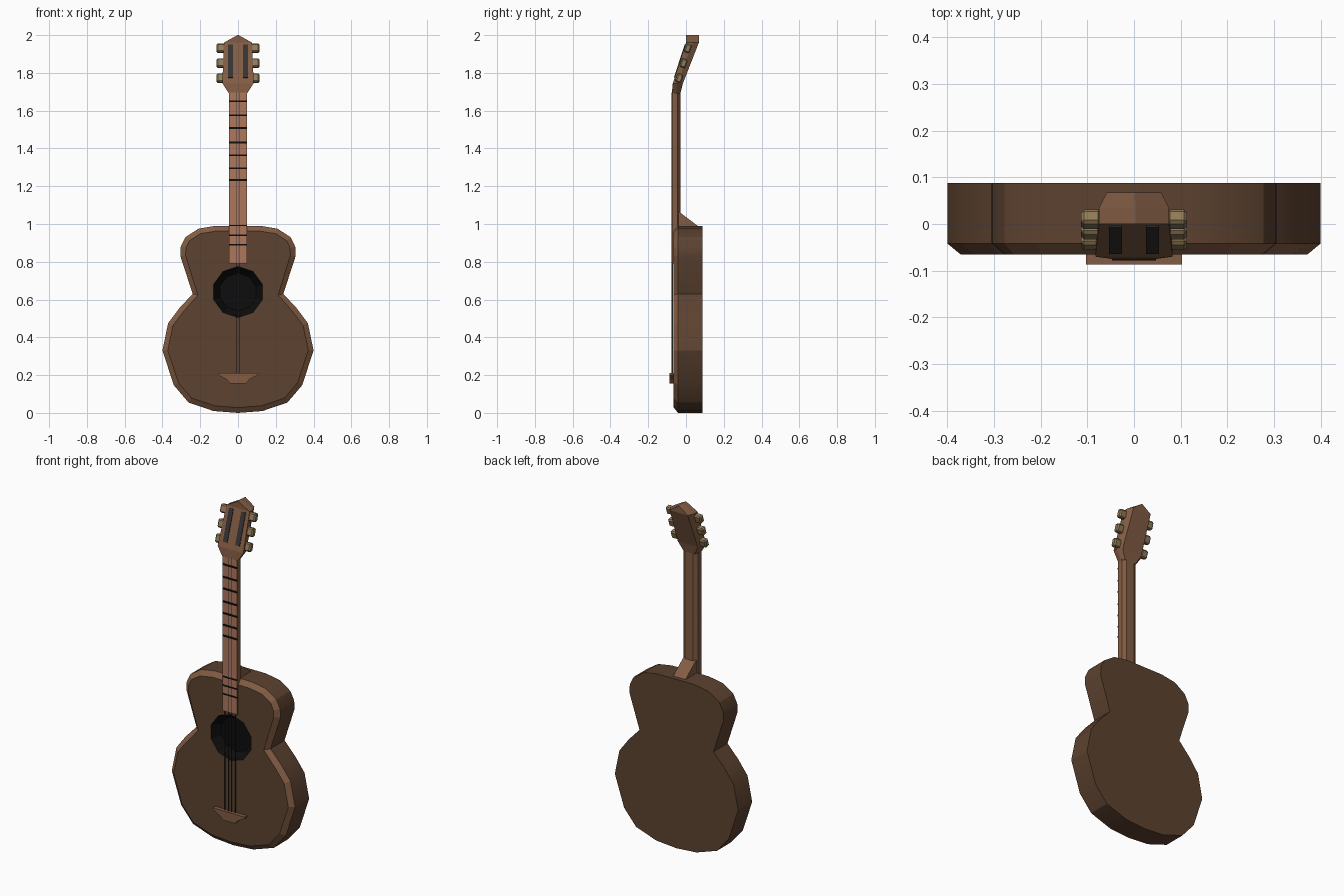
import bpy, bmesh, math
from mathutils import Matrix, Vector

if "Cube" in bpy.data.objects:
    bpy.data.objects.remove(bpy.data.objects["Cube"])


def material(name, r, g, b):
    m = bpy.data.materials.new(name)
    m.diffuse_color = (r, g, b, 1)
    m.use_nodes = True
    m.node_tree.nodes["Principled BSDF"].inputs["Base Color"].default_value = m.diffuse_color
    return m


DARK_WOOD = material("dark_wood", 0.107, 0.054, 0.029)
LIGHT_WOOD = material("light_wood", 0.225, 0.108, 0.057)
FRETBOARD = material("fretboard_wood", 0.43, 0.185, 0.107)
BLACK = material("black", 0.004, 0.004, 0.004)
GREY = material("dark_grey", 0.035, 0.035, 0.035)
BRASS = material("dull_brass", 0.28, 0.2, 0.1)


def finish(bm, name, *mats):
    bmesh.ops.recalc_face_normals(bm, faces=bm.faces)
    me = bpy.data.meshes.new(name)
    bm.to_mesh(me)
    bm.free()
    ob = bpy.data.objects.new(name, me)
    bpy.context.collection.objects.link(ob)
    for m in mats:
        me.materials.append(m)
    return ob


def box(name, center, size, mat, tilt=0, bevel=0):
    bm = bmesh.new()
    bmesh.ops.create_cube(bm, size=1)
    bmesh.ops.scale(bm, vec=size, verts=bm.verts)
    if bevel:
        bmesh.ops.bevel(bm, geom=bm.edges[:], offset=bevel, segments=1, affect='EDGES')
    bm.transform(Matrix.Translation(center) @ Matrix.Rotation(tilt, 4, 'X'))
    return finish(bm, name, mat)


def prism(points, offset):
    """Closed polygon of 3D points extruded by an offset."""
    bm = bmesh.new()
    f = bm.faces.new([bm.verts.new(p) for p in points])
    ext = bmesh.ops.extrude_face_region(bm, geom=[f], use_keep_orig=True)
    bmesh.ops.translate(bm, vec=offset, verts=[v for v in ext["geom"] if isinstance(v, bmesh.types.BMVert)])
    bmesh.ops.recalc_face_normals(bm, faces=bm.faces)
    return bm


def mirrored(half):
    return half + [(-x, z) for x, z in reversed(half) if x > 0]


# Body: half outline mirrored, extruded, with a lighter chamfer round the front
half = [(0, 0), (0.13, 0.01), (0.262, 0.055), (0.34, 0.147), (0.4, 0.33), (0.37, 0.475),
        (0.31, 0.555), (0.24, 0.63), (0.305, 0.83), (0.303, 0.88), (0.278, 0.93),
        (0.21, 0.975), (0.12, 0.99)]
bm = prism([(x, 0.088, z) for x, z in mirrored(half)], (0, -0.13, 0))
front = min(bm.faces, key=lambda f: f.calc_center_median().y)
rim = bmesh.ops.inset_individual(bm, faces=[front], thickness=0.028, depth=0.023)["faces"]
for f in bm.faces:
    f.smooth = abs(f.normal.y) < 0.3
for f in rim:
    f.material_index = 1
    f.smooth = False
bm.normal_update()
for e in bm.edges:
    e.smooth = e.calc_face_angle(0) < math.radians(28)
body = finish(bm, "body", DARK_WOOD, LIGHT_WOOD, BLACK)

# Sound hole: tapered ten-sided recess cut into the front
bm = bmesh.new()
bmesh.ops.create_cone(bm, cap_ends=True, segments=10, radius1=0.1, radius2=0.17, depth=0.1)
bm.transform(Matrix.Translation((0, -0.065, 0.64)) @ Matrix.Rotation(math.pi / 2, 4, 'X')
             @ Matrix.Rotation(math.radians(18), 4, 'Z') @ Matrix.Rotation(math.radians(-18), 4, 'Z'))
for f in bm.faces:
    f.material_index = 2
cutter = finish(bm, "sound_hole_cutter", DARK_WOOD, LIGHT_WOOD, BLACK)
cutter.hide_render = True
cutter.hide_viewport = True
cutter.display_type = 'WIRE'
mod = body.modifiers.new("sound_hole", 'BOOLEAN')
mod.operation = 'DIFFERENCE'
mod.solver = 'EXACT'
mod.object = cutter

# Neck: chamfered back, fretboard colour on the front face
section = [(-0.047, -0.075), (0.047, -0.075), (0.047, -0.045), (0.026, -0.03),
           (-0.026, -0.03), (-0.047, -0.045)]
bm = prism([(x, y, 0.79) for x, y in section], (0, 0, 0.905))
for f in bm.faces:
    f.material_index = int(f.normal.y < -0.9)
finish(bm, "neck", LIGHT_WOOD, FRETBOARD)

# Heel where the neck meets the body
heel = [(-0.046, 1.072), (-0.03, 1.06), (0.062, 0.99), (0.062, 0.95), (-0.046, 0.95)]
finish(prism([(-0.04, y, z) for y, z in heel], (0.08, 0, 0)), "heel", LIGHT_WOOD)

# Headstock: rings of (z, half width, front y, back y), leaning back
rings = [(1.69, 0.047, -0.075, -0.03), (1.745, 0.083, -0.07, -0.016),
         (1.96, 0.075, 0.0, 0.068), (2.0, 0.003, 0.0, 0.068)]
bm = bmesh.new()
loops = [[bm.verts.new(p) for p in ((-w, f, z), (w, f, z), (w, (f + b) / 2, z),
                                    (w * 0.78, b, z), (-w * 0.78, b, z), (-w, (f + b) / 2, z))]
         for z, w, f, b in rings]
for a, b in zip(loops, loops[1:]):
    for i in range(6):
        j = (i + 1) % 6
        bm.faces.new((a[i], a[j], b[j], b[i]))
bm.faces.new(loops[0])
bm.faces.new(loops[-1])
finish(bm, "headstock", LIGHT_WOOD)

# Headstock slots and tuning pegs on both sides
TILT = -math.atan(0.07 / 0.215)
for side, s in (("left", -1), ("right", 1)):
    box(f"slot_{side}", (s * 0.04, -0.032, 1.862), (0.028, 0.007, 0.185), GREY, TILT)
    for i, (y, z) in enumerate([(-0.035, 1.772), (-0.012, 1.851), (0.01, 1.93)]):
        box(f"peg_{side}_{i + 1}", (s * 0.092, y, z), (0.044, 0.033, 0.048), BRASS, TILT, 0.007)

# Frets
for i, z in enumerate([1.65, 1.576, 1.508, 1.432, 1.364, 1.295, 1.232, 0.992, 0.94, 0.89]):
    box(f"fret_{i + 1}", (0, -0.075, z), (0.095, 0.006, 0.01 if z > 1 else 0.007), BLACK)

# Strings, thin blades
for i, x in enumerate([-0.034, -0.01, 0.01, 0.034]):
    w = 0.003 if abs(x) < 0.02 else 0.001
    box(f"string_{i + 1}", (x, -0.0735, 0.95), (w, 0.007, 1.49), GREY)

# Bridge
bridge = [(0.04, 0.155), (0.062, 0.178), (0.103, 0.2), (0.103, 0.21)]
finish(prism([(x, -0.06, z) for x, z in mirrored(bridge)], (0, -0.027, 0)), "bridge", LIGHT_WOOD)
